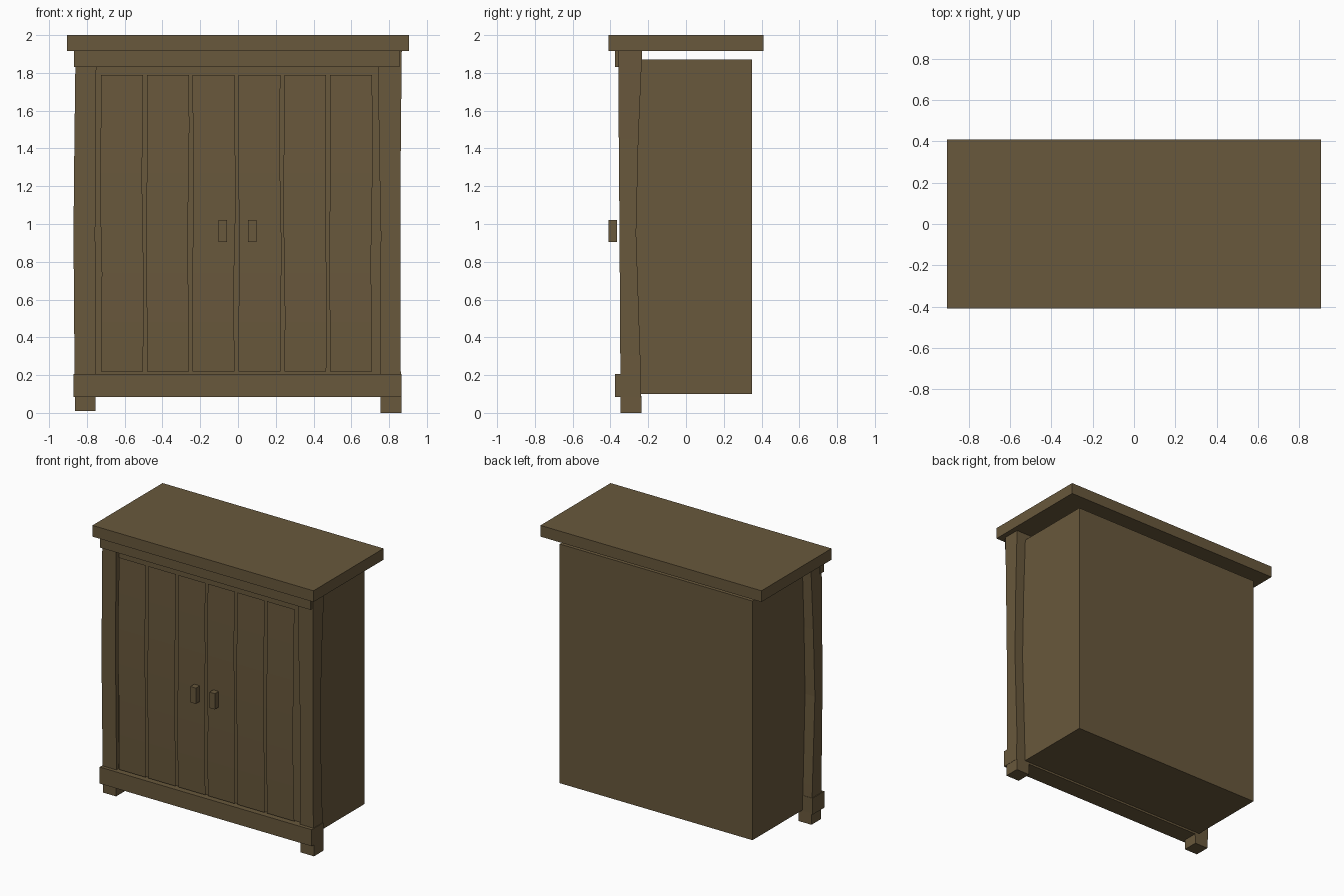
import bpy, bmesh, math

if "Cube" in bpy.data.objects:
    bpy.data.objects.remove(bpy.data.objects["Cube"])

# One timber colour throughout
wood = bpy.data.materials.new("brown wood")
wood.diffuse_color = (0.14, 0.098, 0.045, 1)
wood.use_nodes = True
wood.node_tree.nodes["Principled BSDF"].inputs["Base Color"].default_value = wood.diffuse_color


def finish(name, bm):
    mesh = bpy.data.meshes.new(name)
    bm.to_mesh(mesh)
    bm.free()
    mesh.materials.append(wood)
    obj = bpy.data.objects.new(name, mesh)
    bpy.context.collection.objects.link(obj)
    return obj


def box(name, x0, x1, y0, y1, z0, z1):
    """Plain box from its limits."""
    bm = bmesh.new()
    bmesh.ops.create_cube(bm, size=1)
    for v in bm.verts:
        v.co = (x1 if v.co.x > 0 else x0, y1 if v.co.y > 0 else y0, z1 if v.co.z > 0 else z0)
    return finish(name, bm)


def post(name, sections):
    """Hand-hewn post: rectangular sections (z, x0, x1, y0, y1) skinned together."""
    bm = bmesh.new()
    rings = [[bm.verts.new((x, y, z)) for x, y in ((x0, y0), (x1, y0), (x1, y1), (x0, y1))]
             for z, x0, x1, y0, y1 in sections]
    for a, b in zip(rings, rings[1:]):
        for i in range(4):
            j = (i + 1) % 4
            bm.faces.new((a[i], a[j], b[j], b[i]))
    bm.faces.new(rings[0][::-1])
    bm.faces.new(rings[-1])
    return finish(name, bm)


# Slab top and carcass, with an open gap between them
box("top_slab", -0.905, 0.905, -0.41, 0.41, 1.917, 2.0)
box("carcass", -0.79, 0.79, -0.32, 0.35, 0.10, 1.87)

# Corner posts, slightly waisted
post("left_post", [(0.01, -0.863, -0.755, -0.348, -0.235),
                   (0.30, -0.866, -0.752, -0.348, -0.242),
                   (0.95, -0.871, -0.756, -0.352, -0.264),
                   (1.45, -0.866, -0.752, -0.356, -0.252),
                   (1.92, -0.860, -0.750, -0.358, -0.232)])
post("right_post", [(0.00, 0.755, 0.866, -0.348, -0.235),
                    (0.30, 0.752, 0.860, -0.348, -0.242),
                    (0.95, 0.756, 0.859, -0.352, -0.264),
                    (1.45, 0.746, 0.862, -0.356, -0.252),
                    (1.92, 0.742, 0.867, -0.358, -0.232)])

# Front rails
box("top_rail", -0.868, 0.856, -0.375, -0.33, 1.832, 1.918)
box("bottom_rail", -0.87, 0.866, -0.375, -0.237, 0.085, 0.207)

# Six thin door boards with uneven edges
ROWS = 6
for n in range(6):
    left = -0.725 + n * 0.2425
    bm = bmesh.new()
    rows = []
    for r in range(ROWS + 1):
        t = r / ROWS
        wave = 0.006 * math.sin(t * 7 + n * 1.7) * math.sin(math.pi * t)
        y = -0.355 - 0.01 * math.sin(math.pi * t)
        z = 0.22 + 1.57 * t
        rows.append([bm.verts.new((left + wave, y, z)),
                     bm.verts.new((left + 0.222 + wave, y, z))])
    for a, b in zip(rows, rows[1:]):
        bm.faces.new((a[0], a[1], b[1], b[0]))
    finish(f"door_board_{n + 1}", bm)

# Door handles
box("left_handle", -0.103, -0.058, -0.41, -0.365, 0.905, 1.022)
box("right_handle", 0.053, 0.097, -0.41, -0.365, 0.905, 1.022)
